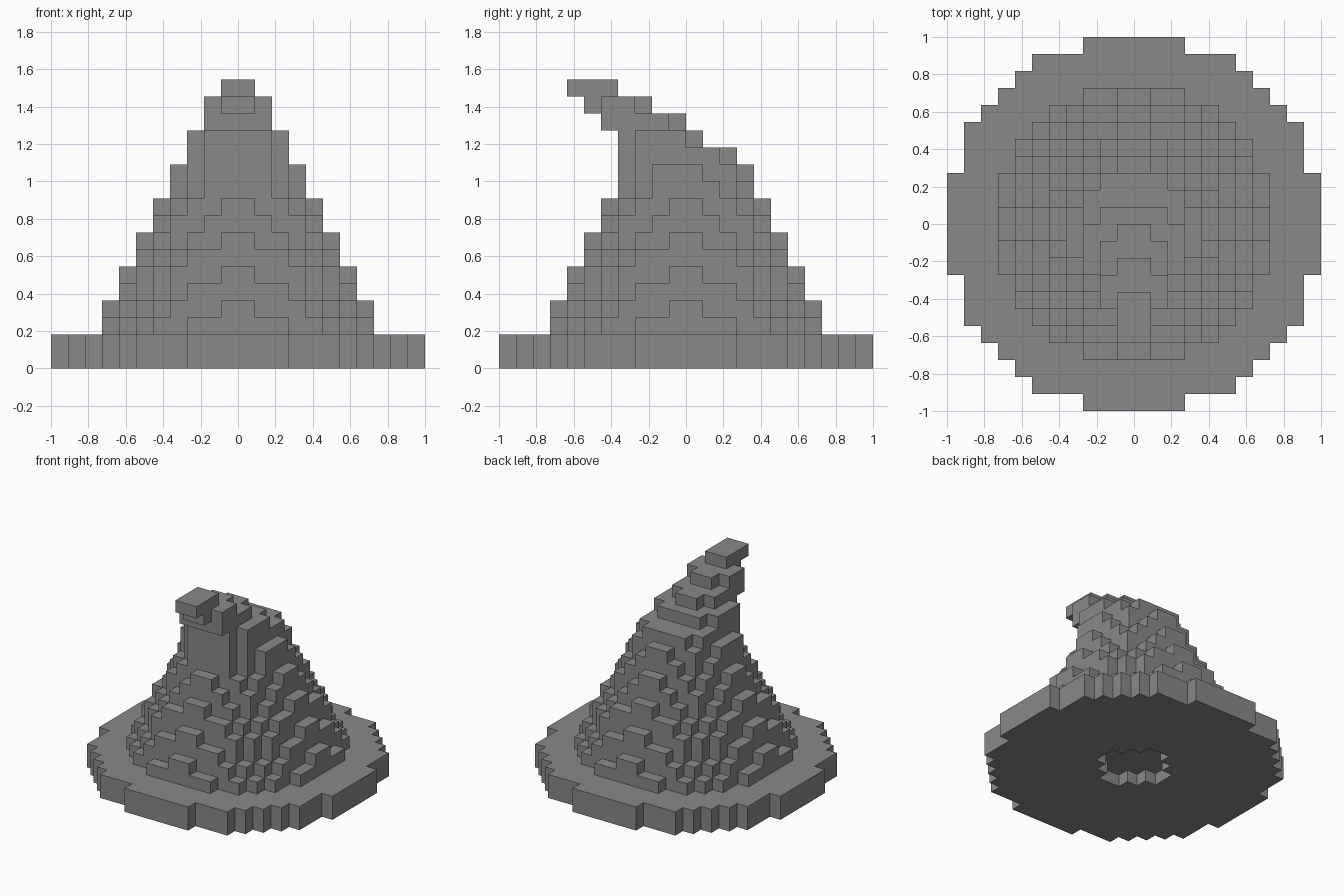
import bpy
import bmesh
from mathutils import Vector

if "Cube" in bpy.data.objects:
    bpy.data.objects.remove(bpy.data.objects["Cube"], do_unlink=True)

UNIT = 1 / 11  # size of one block

felt = bpy.data.materials.new("grey_felt")
felt.use_nodes = True
felt.diffuse_color = (0.25, 0.25, 0.25, 1)
felt.node_tree.nodes["Principled BSDF"].inputs["Base Color"].default_value = felt.diffuse_color


def disc(z, radius):
    """Blocks of one layer whose centres lie inside a circle."""
    r = range(-11, 11)
    return {(x, y, z) for x in r for y in r
            if (x + 0.5) ** 2 + (y + 0.5) ** 2 < radius ** 2}


def slab(z, half, front, back):
    """Blocks of one layer in a rectangle centred on x."""
    return {(x, y, z) for x in range(-half, half) for y in range(front, back)}


# Brim: two round layers with a shallow socket underneath
brim = (disc(0, 11) - disc(0, 2.7)) | disc(1, 11)

# Crown: round layers that shrink steadily
crown = set()
for z in range(2, 12):
    crown |= disc(z, 9.1 - 0.5 * z)
crown |= slab(11, 4, -2, 1) | slab(11, 2, -4, 0)

# Bent tip: layers leaning towards the front (z, half width, front, back)
tip = set()
for layer in ((12, 3, -3, 2), (12, 2, -4, 3),
              (13, 3, -3, 0), (13, 2, -4, 1),
              (14, 2, -5, -1), (14, 1, -5, 0),
              (15, 2, -5, -3), (15, 1, -6, -2),
              (16, 1, -7, -4)):
    tip |= slab(*layer)

solid = brim | crown | tip
AXES = [Vector(a) for a in ((1, 0, 0), (0, 1, 0), (0, 0, 1))]


def build(name, blocks):
    """Mesh of the outer faces of a set of blocks."""
    bm = bmesh.new()
    for block in sorted(blocks):
        centre = Vector(block) + Vector((0.5, 0.5, 0.5))
        for i in range(3):
            for sign in (-1, 1):
                n = AXES[i] * sign
                if tuple(int(c) for c in Vector(block) + n) in solid:
                    continue
                u = AXES[(i + 1) % 3] / 2
                v = AXES[(i + 2) % 3] / 2 * sign
                mid = centre + n / 2
                bm.faces.new([bm.verts.new((mid + d) * UNIT)
                              for d in (-u - v, u - v, u + v, v - u)])
    bmesh.ops.remove_doubles(bm, verts=bm.verts[:], dist=UNIT / 100)
    mesh = bpy.data.meshes.new(name)
    bm.to_mesh(mesh)
    bm.free()
    mesh.materials.append(felt)
    bpy.context.collection.objects.link(bpy.data.objects.new(name, mesh))


build("hat_brim", brim)
build("hat_crown", crown)
build("hat_bent_tip", tip)
